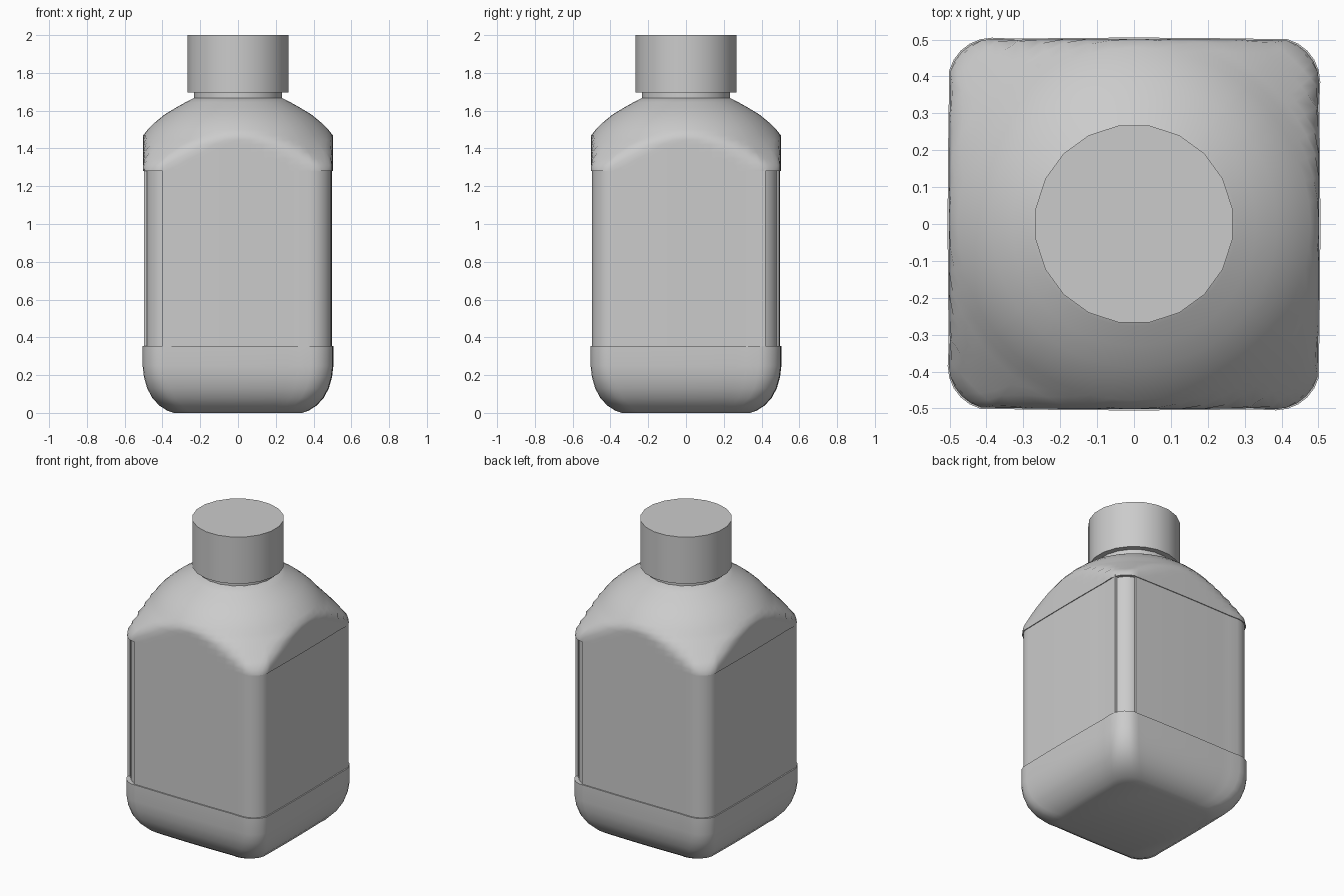
import bpy, bmesh, math
from math import pi, sin, cos, radians

cube = bpy.data.objects.get("Cube")
if cube:
    bpy.data.objects.remove(cube, do_unlink=True)

grey = bpy.data.materials.new("plain_grey")
grey.use_nodes = True
colour = (0.6, 0.6, 0.6, 1)
grey.diffuse_color = colour
grey.node_tree.nodes["Principled BSDF"].inputs["Base Color"].default_value = colour


def section(h, r=0.12, bulge=0.004):
    """Rounded square of half width h, sides slightly bowed, counter-clockwise from the front left."""
    points = []
    c = h - r
    for side in range(4):
        quarter = []
        for i in range(12):
            t = -1 + i / 6
            quarter.append((c * t, -h - bulge * (1 - t * t) + bulge))
        for i in range(6):
            a = -pi / 2 + i * pi / 12
            quarter.append((c + r * cos(a), -c + r * sin(a)))
        ca, sa = cos(side * pi / 2), sin(side * pi / 2)
        points += [(x * ca - y * sa, x * sa + y * ca) for x, y in quarter]
    return points


def circle(r, sides=20):
    return [(r * cos(a), r * sin(a))
            for a in (2 * pi * (i + 0.5) / sides for i in range(sides))]


def loft(name, rings, angle=40):
    """Skin a closed solid through (z, outline) rings."""
    bm = bmesh.new()
    loops = [[bm.verts.new((x, y, z)) for x, y in outline] for z, outline in rings]
    for low, high in zip(loops, loops[1:]):
        n = len(low)
        for i in range(n):
            j = (i + 1) % n
            bm.faces.new((low[i], low[j], high[j], high[i]))
    bm.faces.new(loops[0][::-1])
    bm.faces.new(loops[-1])
    bmesh.ops.recalc_face_normals(bm, faces=bm.faces)
    mesh = bpy.data.meshes.new(name)
    bm.to_mesh(mesh)
    bm.free()
    mesh.materials.append(grey)
    obj = bpy.data.objects.new(name, mesh)
    bpy.context.collection.objects.link(obj)
    bpy.ops.object.select_all(action='DESELECT')
    obj.select_set(True)
    bpy.context.view_layer.objects.active = obj
    bpy.ops.object.shade_smooth_by_angle(angle=radians(angle))
    return obj


# Foot of the bottle, rounded under
foot = [(0, 0.34), (0.012, 0.375), (0.04, 0.418), (0.08, 0.454),
        (0.13, 0.481), (0.19, 0.498), (0.25, 0.505), (0.355, 0.505)]
loft("bottle_base", [(z, section(h)) for z, h in foot])

# Recessed middle, seen at two opposite corners
loft("bottle_body", [(z, section(0.487)) for z in (0.34, 1.3)])

# Label panels, each wrapped round one corner
outer, inner = section(0.497), section(0.482)
first, last = 0, 30
for name, turn in (("front_label", 0), ("back_label", 36)):
    wrap = [(first + turn + i) % 72 for i in range(last - first + 1)]
    ends = []
    for path in (outer, inner):
        pts = [path[i] for i in wrap]
        # carry both ends a little way toward the bare corners
        s = -1 if turn else 1
        pts[0] = (-0.4 * s, pts[0][1])
        pts[-1] = (pts[-1][0], 0.42 * s)
        ends.append(pts)
    outline = ends[0] + ends[1][::-1]
    loft(name, [(z, outline) for z in (0.345, 1.29)])

# Shoulder: a square block rounded off by a dome
dome = [(1.28, 0.69), (1.31, 0.653), (1.345, 0.62), (1.38, 0.587), (1.42, 0.55),
        (1.445, 0.526), (1.47, 0.502), (1.5, 0.478), (1.54, 0.437), (1.58, 0.388),
        (1.615, 0.33), (1.645, 0.277), (1.668, 0.232)]
rings = []
for z, limit in dome:
    outline = []
    for x, y in section(0.502):
        k = min(1, limit / math.hypot(x, y))
        outline.append((x * k, y * k))
    rings.append((z, outline))
loft("bottle_shoulder", rings)

# Neck and screw cap
loft("bottle_neck", [(z, circle(0.235)) for z in (1.65, 1.72)])
loft("bottle_cap", [(z, circle(0.27)) for z in (1.697, 2.0)])
